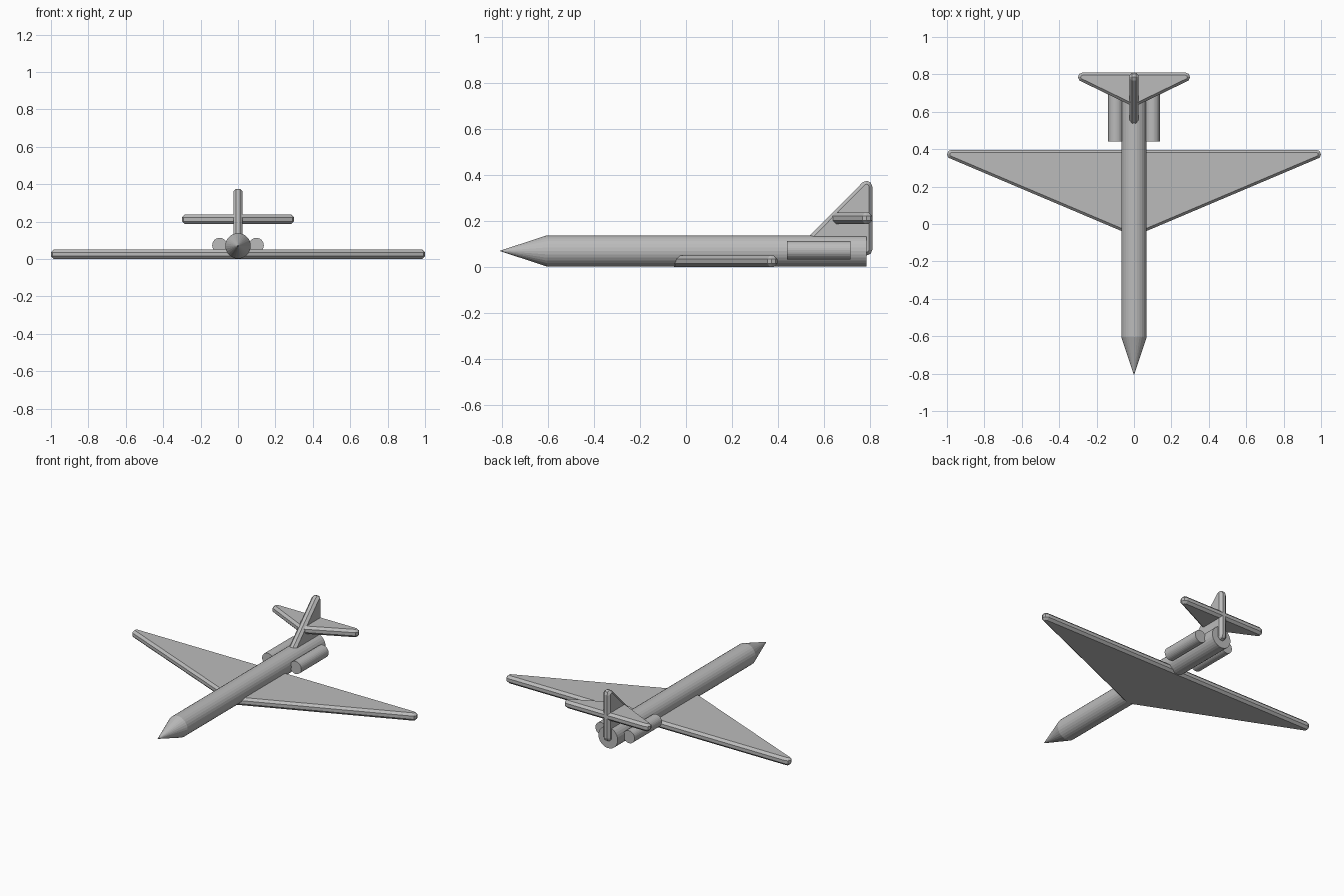
import bpy, bmesh
from math import radians, sin, cos, pi
from mathutils import Vector, Matrix

cube = bpy.data.objects.get("Cube")
if cube:
    bpy.data.objects.remove(cube, do_unlink=True)

# Single grey finish
grey = bpy.data.materials.new("light_grey")
grey.use_nodes = True
colour = (0.5, 0.5, 0.5, 1)
grey.diffuse_color = colour
grey.node_tree.nodes["Principled BSDF"].inputs["Base Color"].default_value = colour

EDGE = 0.027      # radius of the rounded plate edges
BODY_R = 0.068
BODY_Z = 0.07


def finish(bm, name):
    bmesh.ops.recalc_face_normals(bm, faces=bm.faces)
    mesh = bpy.data.meshes.new(name)
    bm.to_mesh(mesh)
    bm.free()
    mesh.materials.append(grey)
    obj = bpy.data.objects.new(name, mesh)
    bpy.context.collection.objects.link(obj)
    return obj


def rounded_plate(name, corners, upright=False):
    """Hull around a small eight-sided ball at each corner."""
    bm = bmesh.new()
    for corner in corners:
        for ring in range(4):
            lat = radians(-67.5 + 45 * ring)
            for k in range(8):
                lon = k * pi / 4
                p = Vector((cos(lat) * cos(lon), cos(lat) * sin(lon), sin(lat))) * EDGE
                if upright:
                    p = Vector((p.z, p.y, p.x))
                bm.verts.new(Vector(corner) + p)
    hull = bmesh.ops.convex_hull(bm, input=bm.verts)
    spare = {v for v in hull["geom_interior"] + hull["geom_unused"]
             if isinstance(v, bmesh.types.BMVert)}
    bmesh.ops.delete(bm, geom=list(spare), context='VERTS')
    bmesh.ops.dissolve_limit(bm, angle_limit=radians(1), verts=bm.verts, edges=bm.edges)
    return finish(bm, name)


def tube(name, x, z, y0, y1, r_front, r_back, sides=28):
    """Straight or tapered round section running front to back."""
    bm = bmesh.new()
    bmesh.ops.create_cone(
        bm, cap_ends=True, segments=sides, radius1=r_front, radius2=r_back, depth=y1 - y0,
        matrix=Matrix.Translation((x, (y0 + y1) / 2, z)) @ Matrix.Rotation(-pi / 2, 4, 'X'))
    return finish(bm, name)


# Fuselage and pointed nose
tube("fuselage", 0, BODY_Z, -0.605, 0.785, BODY_R, BODY_R)
tube("nose_cone", 0, BODY_Z, -0.81, -0.605, 0, BODY_R)

# Rear engines
for side, sign in (("left", 1), ("right", -1)):
    tube(side + "_engine", sign * 0.098, 0.073, 0.44, 0.715, 0.04, 0.04)

# Delta wing, tailplane and fin
rounded_plate("wing", [(-0.975, 0.372, 0.025), (0.975, 0.372, 0.025), (0, -0.041, 0.025)])
rounded_plate("tailplane", [(-0.275, 0.785, 0.212), (0.275, 0.785, 0.212), (0, 0.652, 0.212)])
rounded_plate("tail_fin", [(0, 0.785, 0.35), (0, 0.785, 0.075), (0, 0.512, 0.075)], upright=True)
